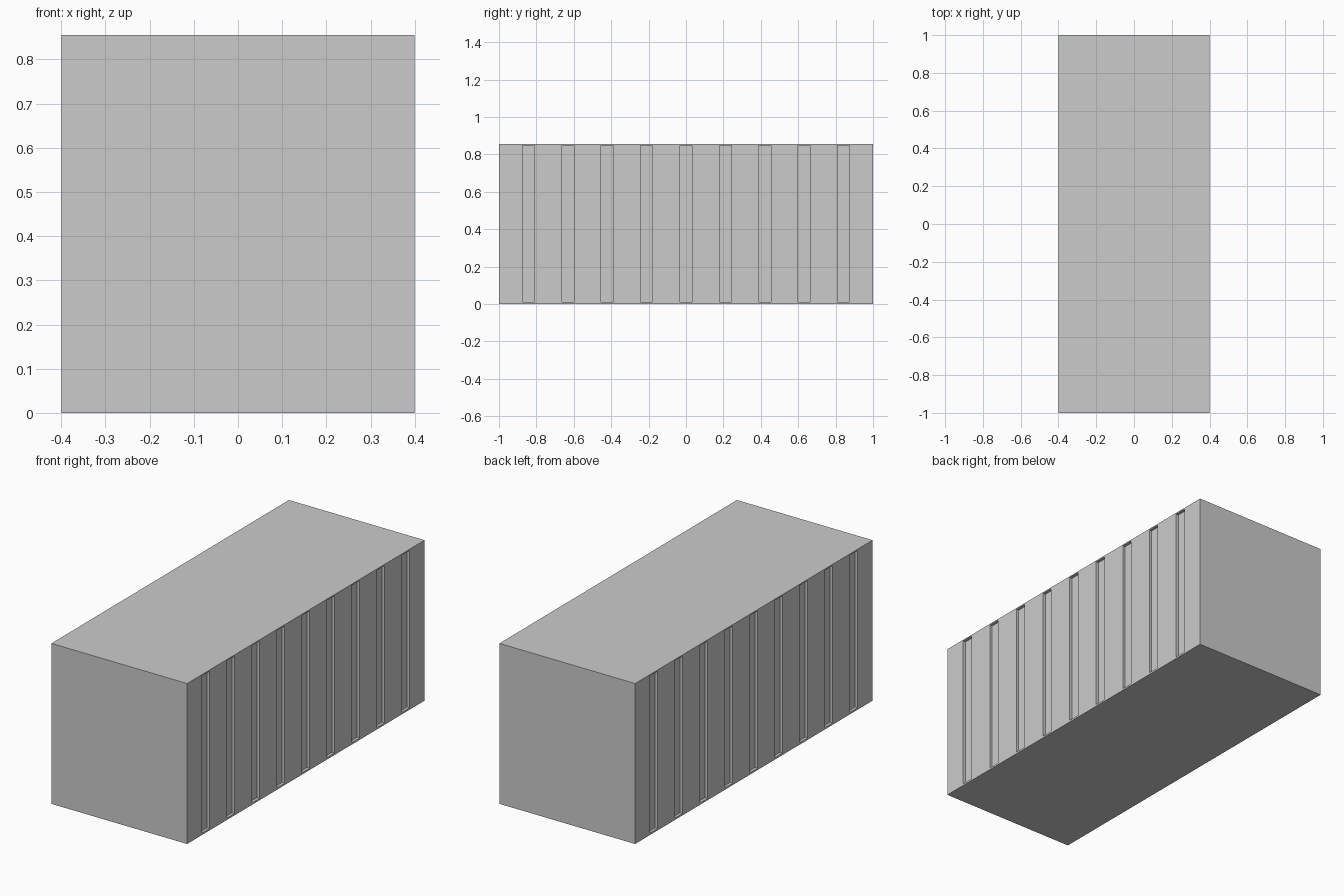
import bpy

if "Cube" in bpy.data.objects:
    bpy.data.objects.remove(bpy.data.objects["Cube"])

W, L, H = 0.80, 2.0, 0.855
COUNT, PITCH = 9, 0.2105
GROOVE_W, DEPTH = 0.065, 0.015
Z0, Z1 = 0.01, 0.848


def box(name, size, loc):
    bpy.ops.mesh.primitive_cube_add(size=1, location=loc)
    ob = bpy.context.object
    ob.name = name
    ob.scale = size
    bpy.ops.object.transform_apply(location=True, rotation=False, scale=True)
    return ob


# Main container box
body = box("container_body", (W, L, H), (0, 0, H / 2))

# Row of vertical groove cutters, repeated along y and mirrored to both sides
cutter = box("groove_cutter", (2 * DEPTH, GROOVE_W, Z1 - Z0),
             (W / 2, -PITCH * (COUNT - 1) / 2, (Z0 + Z1) / 2))
arr = cutter.modifiers.new("row", 'ARRAY')
arr.count = COUNT
arr.use_relative_offset = False
arr.use_constant_offset = True
arr.constant_offset_displace = (0, PITCH, 0)
mir = cutter.modifiers.new("both_sides", 'MIRROR')
mir.use_axis = (True, False, False)
cutter.hide_render = True
cutter.display_type = 'WIRE'

# Recess the grooves into the long sides
cut = body.modifiers.new("side_grooves", 'BOOLEAN')
cut.operation = 'DIFFERENCE'
cut.solver = 'EXACT'
cut.object = cutter
